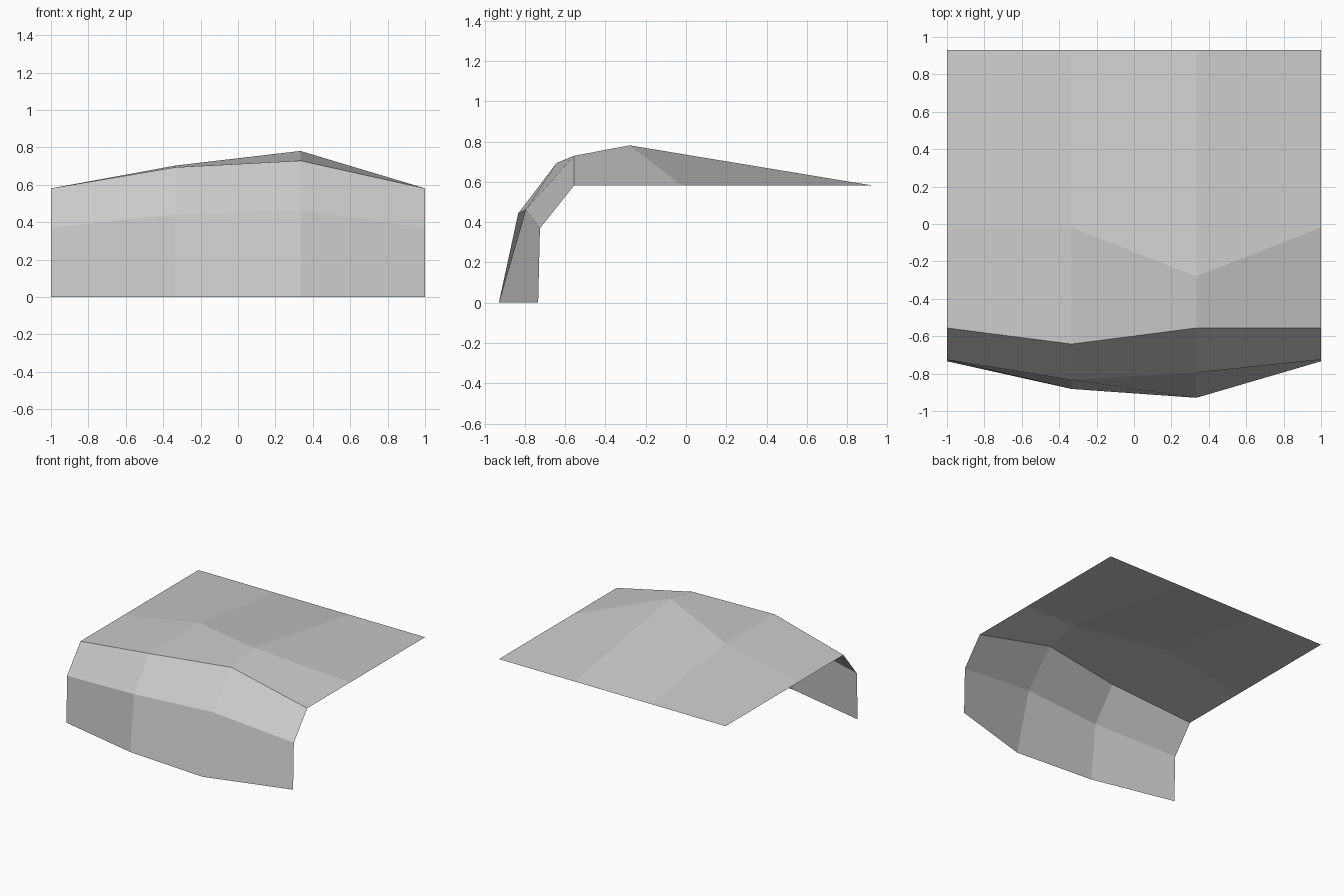
import bpy
import bmesh

# Remove the default cube only
default_cube = bpy.data.objects.get("Cube")
if default_cube:
    bpy.data.objects.remove(default_cube, do_unlink=True)


def make_material(name, color):
    material = bpy.data.materials.new(name)
    material.use_nodes = True
    material.diffuse_color = color
    material.node_tree.nodes["Principled BSDF"].inputs["Base Color"].default_value = color
    return material


def loft_sheet(name, sections, material):
    """Bridge a row of (x, profile) sections into one open faceted sheet."""
    bm = bmesh.new()
    columns = [[bm.verts.new((x, y, z)) for y, z in profile] for x, profile in sections]
    for left, right in zip(columns, columns[1:]):
        for i in range(len(left) - 1):
            # Normals face forward and up; quads split from lower right to upper left
            bm.faces.new((right[i], right[i + 1], left[i + 1], left[i]))
    mesh = bpy.data.meshes.new(name)
    bm.to_mesh(mesh)
    bm.free()
    mesh.materials.append(material)
    sheet = bpy.data.objects.new(name, mesh)
    bpy.context.collection.objects.link(sheet)
    return sheet


# Side profiles as (y, z), from the front lip up and over to the back edge
back_edge = (0.929, 0.581)
outer_profile = [(-0.734, 0), (-0.725, 0.37), (-0.556, 0.581), (-0.018, 0.581), back_edge]
low_crown = [(-0.882, 0), (-0.833, 0.443), (-0.642, 0.694), (-0.018, 0.703), back_edge]
high_crown = [(-0.929, 0), (-0.795, 0.463), (-0.556, 0.729), (-0.28, 0.781), back_edge]

# Four evenly spaced sections across the width
third = 1 / 3
sections = [
    (-1, outer_profile),
    (-third, low_crown),
    (third, high_crown),
    (1, outer_profile),
]

plain_grey = make_material("plain_grey", (0.6, 0.6, 0.6, 1))
loft_sheet("bent_panel", sections, plain_grey)
